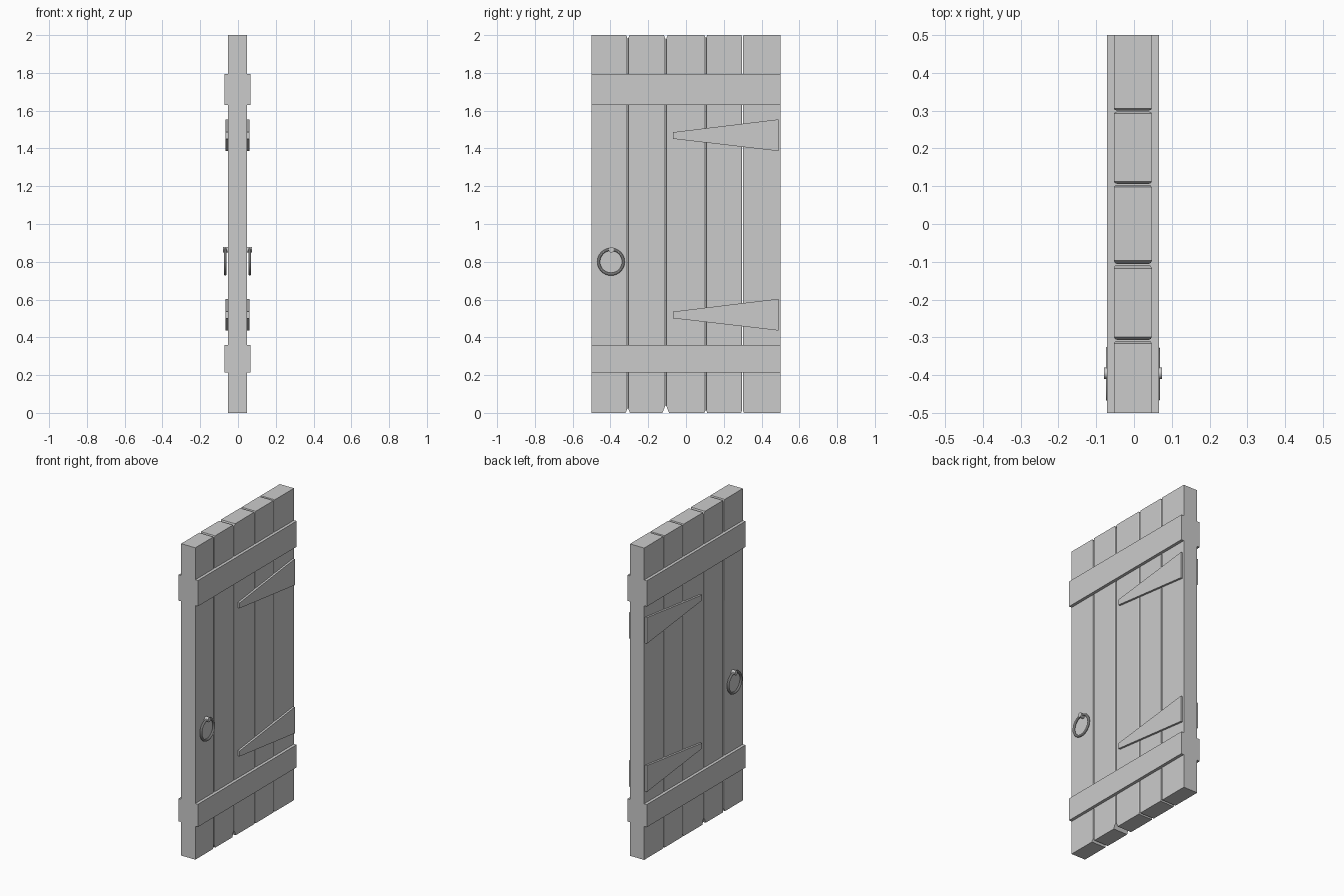
import bpy, bmesh, math

if "Cube" in bpy.data.objects:
    bpy.data.objects.remove(bpy.data.objects["Cube"])

CX = -0.003          # mid-plane of the door thickness
HALF = 0.05          # half thickness of the planks


def prism(name, outline, x0, x1, bevel_test=None, bevel=0.0):
    """Extrude a (y, z) outline along x, optionally bevelling chosen edges."""
    bm = bmesh.new()
    face = bm.faces.new([bm.verts.new((x0, y, z)) for y, z in outline])
    ext = bmesh.ops.extrude_face_region(bm, geom=[face])
    for v in ext["geom"]:
        if isinstance(v, bmesh.types.BMVert):
            v.co.x = x1
    bmesh.ops.recalc_face_normals(bm, faces=bm.faces[:])
    if bevel_test:
        edges = [e for e in bm.edges if bevel_test(e)]
        bmesh.ops.bevel(bm, geom=edges, offset=bevel, offset_type='OFFSET',
                        segments=2, profile=0.5, affect='EDGES')
    me = bpy.data.meshes.new(name)
    bm.to_mesh(me)
    bm.free()
    ob = bpy.data.objects.new(name, me)
    bpy.context.collection.objects.link(ob)
    return ob


def rect(y0, y1, z0, z1):
    return [(y0, z0), (y1, z0), (y1, z1), (y0, z1)]


def inner_long_edge(e):
    a, b = (v.co for v in e.verts)
    return abs(a.x - b.x) < 1e-5 and abs(a.z - b.z) > 1 and abs(a.y) < 0.49


# Five planks; each joint has (y, bottom notch height, top notch height)
joints = [(-0.5, 0, 0), (-0.308, 0.025, 0.018), (-0.107, 0.04, 0.022),
          (0.105, 0.015, 0.015), (0.299, 0.015, 0.012), (0.5, 0, 0)]
for i in range(5):
    (y0, b0, t0), (y1, b1, t1) = joints[i], joints[i + 1]
    g0, g1 = (0.0015 if i else 0), (0.0015 if i < 4 else 0)
    y0, y1 = y0 + g0, y1 - g1
    pts = []
    for y, z, h, s in ((y0, 0, b0, 1), (y1, 0, b1, -1)):
        corner = [(y, h), (y + s * h * 0.4, 0)] if h else [(y, 0)]
        pts += corner if s > 0 else corner[::-1]
    for y, h, s in ((y1, t1, -1), (y0, t0, 1)):
        corner = [(y, 2 - h), (y + s * h * 0.4, 2)] if h else [(y, 2)]
        pts += corner if s < 0 else corner[::-1]
    prism(f"plank_{i + 1}", pts, CX - HALF, CX + HALF, inner_long_edge, 0.008)

# Horizontal battens wrapping both faces
for name, z0, z1 in (("upper_batten", 1.63, 1.795), ("lower_batten", 0.215, 0.36)):
    prism(name, rect(-0.5, 0.5, z0, z1), CX - 0.069, CX + 0.069)

# Hardware on both faces
for side, s in (("front", 1), ("back", -1)):
    # Tapered strap hinges
    for level, z in (("upper", 1.47), ("lower", 0.52)):
        outline = [(-0.068, z - 0.019), (0.49, z - 0.084),
                   (0.49, z + 0.084), (-0.068, z + 0.016)]
        prism(f"{side}_{level}_hinge", outline,
              CX + s * (HALF - 0.005), CX + s * 0.063)
    # Pull ring
    bpy.ops.mesh.primitive_torus_add(
        major_segments=32, minor_segments=10, major_radius=0.0655,
        minor_radius=0.0075, location=(CX + s * 0.0645, -0.397, 0.80),
        rotation=(0, math.pi / 2, 0))
    bpy.context.object.name = f"{side}_ring"
    bpy.ops.object.shade_smooth_by_angle()
    # Pin holding the ring
    bpy.ops.mesh.primitive_cylinder_add(
        vertices=16, radius=0.015, depth=0.034,
        location=(CX + s * 0.060, -0.395, 0.864),
        rotation=(0, math.pi / 2, 0))
    bpy.context.object.name = f"{side}_ring_pin"
    bpy.ops.object.shade_smooth_by_angle()
